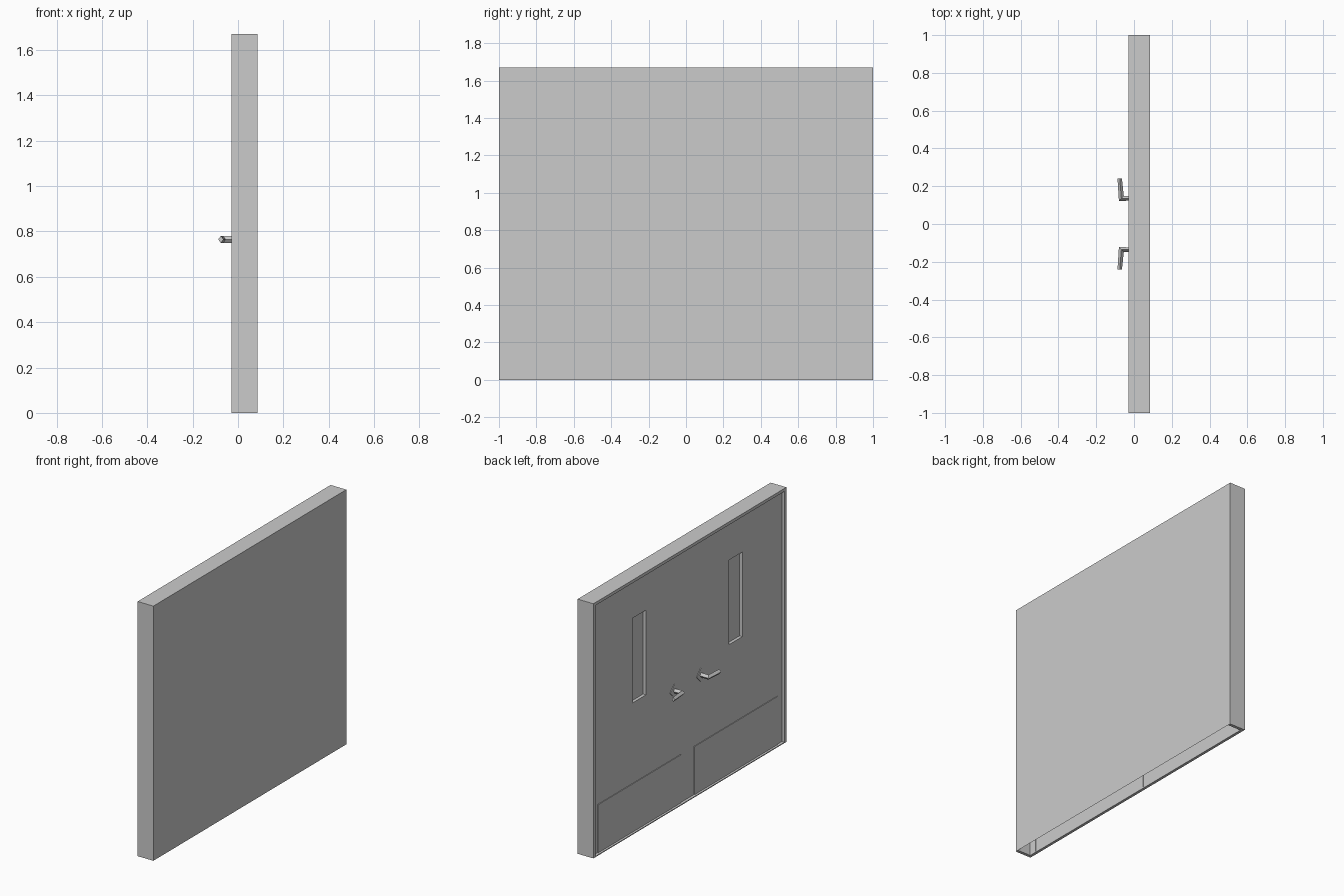
import bpy, bmesh
from mathutils import Vector
from math import pi, cos, sin

if "Cube" in bpy.data.objects:
    bpy.data.objects.remove(bpy.data.objects["Cube"])

H = 1.67
XF, XB, XD = -0.028, 0.086, -0.010   # frame front, frame back, door face
RIM = 0.02


def finish(name, bm, mirror=False, fix_normals=True):
    if fix_normals:
        bmesh.ops.recalc_face_normals(bm, faces=bm.faces[:])
    me = bpy.data.meshes.new(name)
    bm.to_mesh(me)
    bm.free()
    ob = bpy.data.objects.new(name, me)
    bpy.context.collection.objects.link(ob)
    if mirror:
        m = ob.modifiers.new("mirror", 'MIRROR')
        m.use_axis = (False, True, False)
    return ob


def box(name, lo, hi, mirror=False):
    bm = bmesh.new()
    bmesh.ops.create_cube(bm, size=1)
    lo, hi = Vector(lo), Vector(hi)
    for v in bm.verts:
        v.co = (lo + hi) / 2 + v.co * (hi - lo)
    return finish(name, bm, mirror)


def tube(name, rings):
    bm = bmesh.new()
    rows = [[bm.verts.new(p) for p in r] for r in rings]
    n = len(rows[0])
    for a, b in zip(rows, rows[1:]):
        for i in range(n):
            bm.faces.new((a[i], a[(i + 1) % n], b[(i + 1) % n], b[i]))
    bm.faces.new(rows[0][::-1])
    bm.faces.new(rows[-1])
    return finish(name, bm, mirror=True)


# Frame: jambs, head and low sill around the doors
box("door_jamb", (XF, 1 - RIM, 0), (XB, 1, H), mirror=True)
box("door_head", (XF, -1 + RIM, H - RIM), (XB, 1 - RIM, H))
box("door_sill", (XF, -1 + RIM, 0), (XD, 1 - RIM, 0.006))

# Flat closing sheet on the back of the frame
bm = bmesh.new()
bm.faces.new([bm.verts.new((XB, y, z)) for y, z in
              ((-1, 0), (1, 0), (1, H), (-1, H))])
finish("back_panel", bm, fix_normals=False)

# Door leaf sheet with sunken window and raised kick plate
ys = [0, 0.07, 0.43, 0.57, 0.93, 1 - RIM]
zs = [0.0, 0.322, 0.85, 1.405, H - RIM]
bm = bmesh.new()
grid = [[bm.verts.new((XD, y, z)) for z in zs] for y in ys]
plate, window = [], []
for i in range(len(ys) - 1):
    for j in range(len(zs) - 1):
        f = bm.faces.new((grid[i][j], grid[i][j + 1],
                          grid[i + 1][j + 1], grid[i + 1][j]))
        if j == 0 and 1 <= i <= 3:
            plate.append(f)
        if j == 2 and i == 2:
            window.append(f)
bm.normal_update()
for faces, depth in ((plate, 0.004), (window, -0.02)):
    bmesh.ops.inset_region(bm, faces=faces, thickness=0.0003, depth=depth,
                           use_boundary=True)
finish("door_leaf", bm, mirror=True, fix_normals=False)

# Diamond plate behind each handle
ring = [(cos(k * pi / 2) * 0.045, sin(k * pi / 2) * 0.045) for k in range(4)]
tube("handle_plate", [[(x, 0.137 + a, 0.765 + b) for a, b in ring]
                      for x in (XD + 0.002, XD - 0.004)])

# Four-sided lever handle: stem, mitred bend, lever
R, RZ = 0.013, 0.016
path = [((XD, 0.137), (0, R)),
        ((-0.067, 0.135), (R, R)),
        ((-0.0755, 0.24), (R * 0.9, 0))]
tube("lever_handle", [[(x + dx, y + dy, 0.765), (x, y, 0.765 + RZ),
                       (x - dx, y - dy, 0.765), (x, y, 0.765 - RZ)]
                      for (x, y), (dx, dy) in path])
